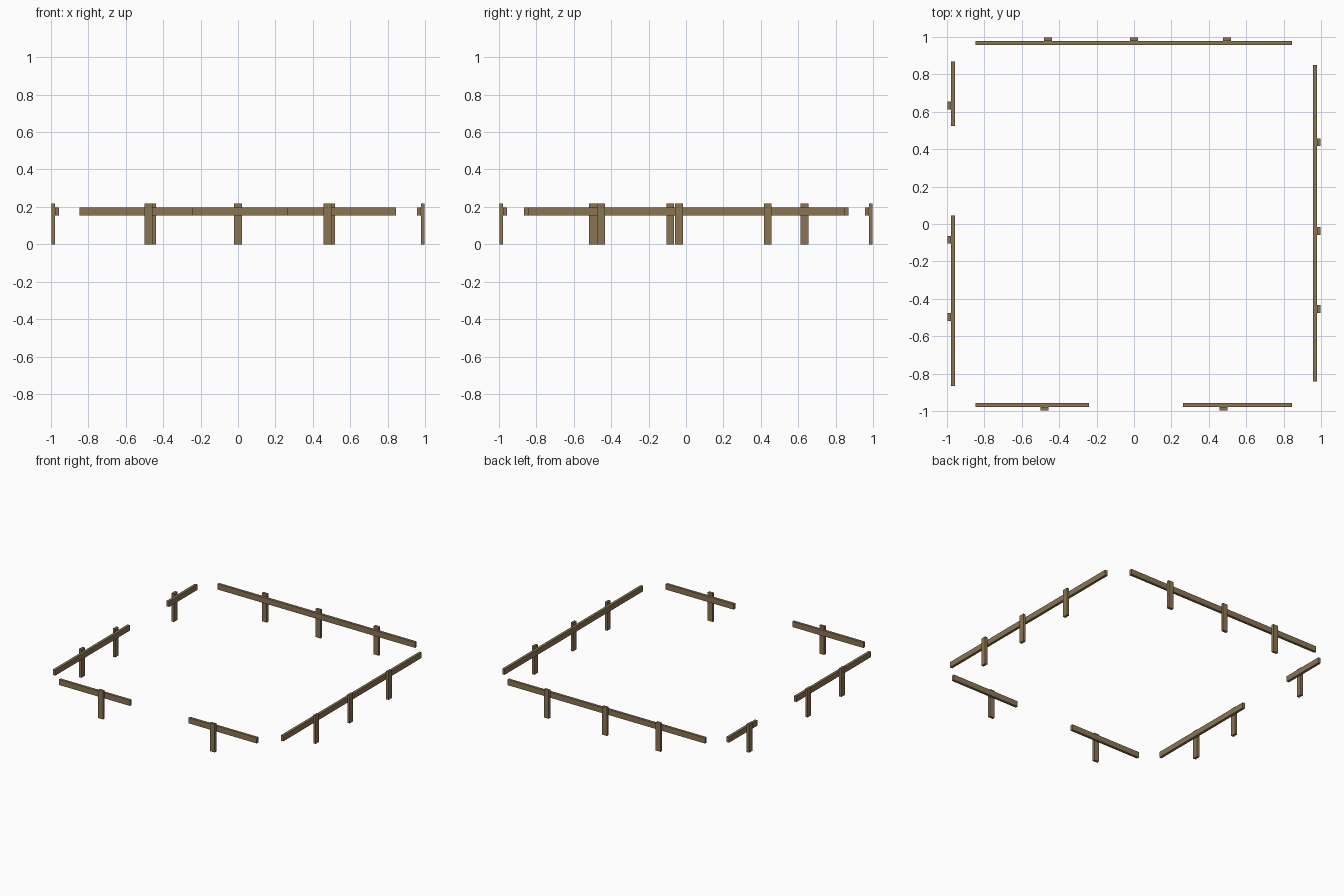
import bpy
import bmesh
from mathutils import Matrix

if "Cube" in bpy.data.objects:
    bpy.data.objects.remove(bpy.data.objects["Cube"])

wood = bpy.data.materials.new("weathered wood")
wood.diffuse_color = (0.258, 0.178, 0.087, 1.0)
wood.use_nodes = True
wood.node_tree.nodes["Principled BSDF"].inputs["Base Color"].default_value = wood.diffuse_color

RAIL_Z = (0.155, 0.198)
POST_Z = (0.0, 0.219)
INNER, MID, OUTER = 0.958, 0.978, 0.998   # rail depth, then post depth
POST_HALF = 0.021


def box(name, xs, ys, zs):
    bm = bmesh.new()
    bmesh.ops.create_cube(bm, size=1.0)
    size = [b - a for a, b in (xs, ys, zs)]
    centre = [(a + b) / 2 for a, b in (xs, ys, zs)]
    bm.transform(Matrix.Translation(centre) @ Matrix.Diagonal((*size, 1.0)))
    mesh = bpy.data.meshes.new(name)
    bm.to_mesh(mesh)
    bm.free()
    mesh.materials.append(wood)
    bpy.context.collection.objects.link(bpy.data.objects.new(name, mesh))


def fence_part(name, axis, sign, along, depth, zs):
    # along runs parallel to the fence side, depth points outward
    across = tuple(sorted((sign * depth[0], sign * depth[1])))
    if axis == "x":
        box(name, along, across, zs)
    else:
        box(name, across, along, zs)


# side: direction it runs, outward sign, rail spans, post centres
sides = {
    "back": ("x", 1, [(-0.848, 0.845)], [-0.46, 0.0, 0.498]),
    "front": ("x", -1, [(-0.848, -0.24), (0.262, 0.845)], [-0.478, 0.478]),
    "right": ("y", 1, [(-0.843, 0.85)], [-0.455, -0.038, 0.437]),
    "left": ("y", -1, [(-0.866, 0.045), (0.525, 0.87)], [-0.498, -0.084, 0.633]),
}

for side, (axis, sign, rails, posts) in sides.items():
    for i, span in enumerate(rails, 1):
        fence_part(f"{side}_rail_{i}", axis, sign, span, (INNER, MID), RAIL_Z)
    for i, c in enumerate(posts, 1):
        fence_part(f"{side}_post_{i}", axis, sign,
                   (c - POST_HALF, c + POST_HALF), (MID, OUTER), POST_Z)
